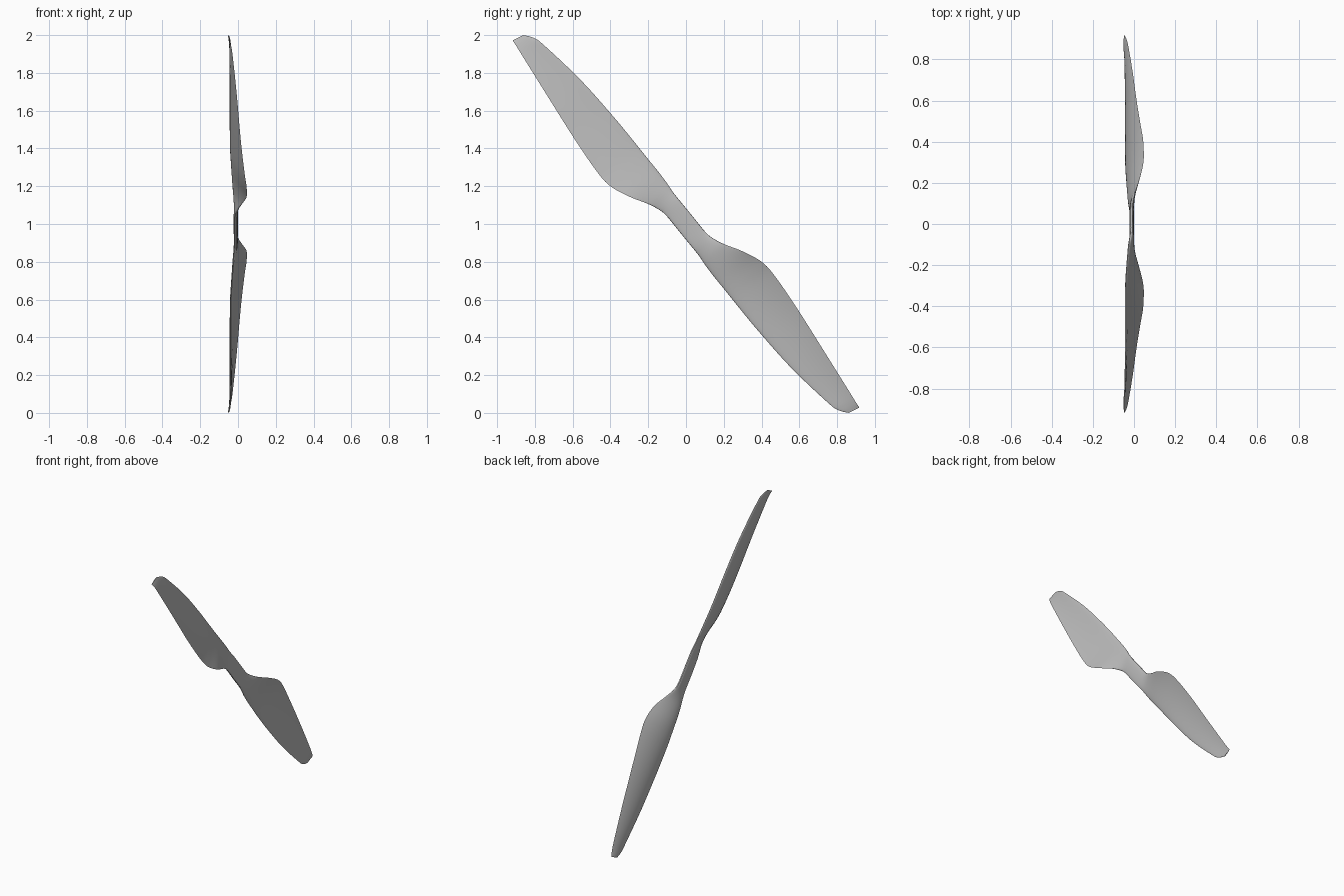
import bpy, bmesh, math
from mathutils import Vector, Matrix

cube = bpy.data.objects.get("Cube")
if cube:
    bpy.data.objects.remove(cube)

RING = 32    # points around each blade section
STEPS = 5    # interpolated sections between stations

# Stations from hub to tip: leading edge, trailing edge, half thickness, camber, airfoil blend
STATIONS = [
    ((-.012, .04, 1.035), (-.012, -.04, .965), .011, 0, 0),
    ((-.012, -.03, 1.12), (-.01, -.105, 1.045), .011, 0, 0),
    ((-.018, -.07, 1.17), (.002, -.15, 1.08), .011, .002, .3),
    ((-.024, -.10, 1.215), (.024, -.21, 1.11), .011, .006, .7),
    ((-.029, -.145, 1.275), (.046, -.30, 1.145), .011, .011, 1),
    ((-.034, -.21, 1.355), (.045, -.40, 1.20), .011, .013, 1),
    ((-.037, -.27, 1.43), (.034, -.47, 1.275), .011, .013, 1),
    ((-.037, -.39, 1.575), (.014, -.59, 1.45), .010, .012, 1),
    ((-.037, -.56, 1.765), (-.006, -.735, 1.68), .008, .009, 1),
    ((-.040, -.75, 1.945), (-.027, -.86, 1.88), .005, .006, 1),
    ((-.044, -.805, 1.985), (-.037, -.90, 1.945), .004, .004, 1),
    ((-.050, -.86, 2.0), (-.047, -.918, 1.972), .002, .001, 1),
]


def spin(p):
    """Half turn about the hub axis."""
    return (p[0], -p[1], 2 - p[2])


def catmull(a, b, c, d, t):
    return 0.5 * (2 * b + (c - a) * t + (2 * a - 5 * b + 4 * c - d) * t * t
                  + (3 * b - a - 3 * c + d) * t ** 3)


def section(row):
    """Closed cambered airfoil, easing into an ellipse at the hub."""
    lead, trail = Vector(row[:3]), Vector(row[3:6])
    thick, camber, blend = row[6:]
    points = []
    for k in range(RING):
        a = 2 * math.pi * k / RING
        s = (1 - math.cos(a)) / 2
        foil = 2.6 * math.sqrt(s) * (1 - s)
        oval = abs(math.sin(a)) ** 0.6
        half = thick * (oval + (foil - oval) * blend)
        p = lead.lerp(trail, s)
        p.x -= camber * 4 * s * (1 - s) + math.copysign(half, math.sin(a))
        points.append(p)
    return points


# Smoothly interpolated rows, with a mirrored row before the hub
rows = [[*l, *t, th, c, b] for l, t, th, c, b in STATIONS]
first = STATIONS[1]
rows.insert(0, [*spin(first[1]), *spin(first[0]), *first[2:]])
rows.append(rows[-1])
fine = []
for i in range(1, len(rows) - 2):
    for j in range(STEPS):
        fine.append([catmull(*v, j / STEPS) for v in zip(*rows[i - 1:i + 3])])
fine.append(rows[-1])

# One blade lofted from hub centre to tip
bm = bmesh.new()
rings = [[bm.verts.new(p) for p in section(r)] for r in fine]
for r0, r1 in zip(rings, rings[1:]):
    for k in range(RING):
        n = (k + 1) % RING
        bm.faces.new((r0[k], r0[n], r1[n], r1[k]))
bm.faces.new(rings[-1])

# Opposite blade by a half turn, welded at the hub
copy = bmesh.ops.duplicate(bm, geom=bm.verts[:] + bm.edges[:] + bm.faces[:])["geom"]
bmesh.ops.rotate(bm, verts=[g for g in copy if isinstance(g, bmesh.types.BMVert)],
                 cent=(0, 0, 1), matrix=Matrix.Rotation(math.pi, 3, "X"))
bmesh.ops.remove_doubles(bm, verts=bm.verts[:], dist=0.0003)
bmesh.ops.recalc_face_normals(bm, faces=bm.faces[:])

mesh = bpy.data.meshes.new("propeller")
bm.to_mesh(mesh)
bm.free()
prop = bpy.data.objects.new("propeller", mesh)
bpy.context.collection.objects.link(prop)

# Plain grey finish
grey = bpy.data.materials.new("grey")
grey.use_nodes = True
grey.diffuse_color = (.5, .5, .5, 1)
grey.node_tree.nodes["Principled BSDF"].inputs["Base Color"].default_value = (.5, .5, .5, 1)
mesh.materials.append(grey)

bpy.context.view_layer.objects.active = prop
prop.select_set(True)
bpy.ops.object.shade_smooth_by_angle(angle=math.radians(40))
